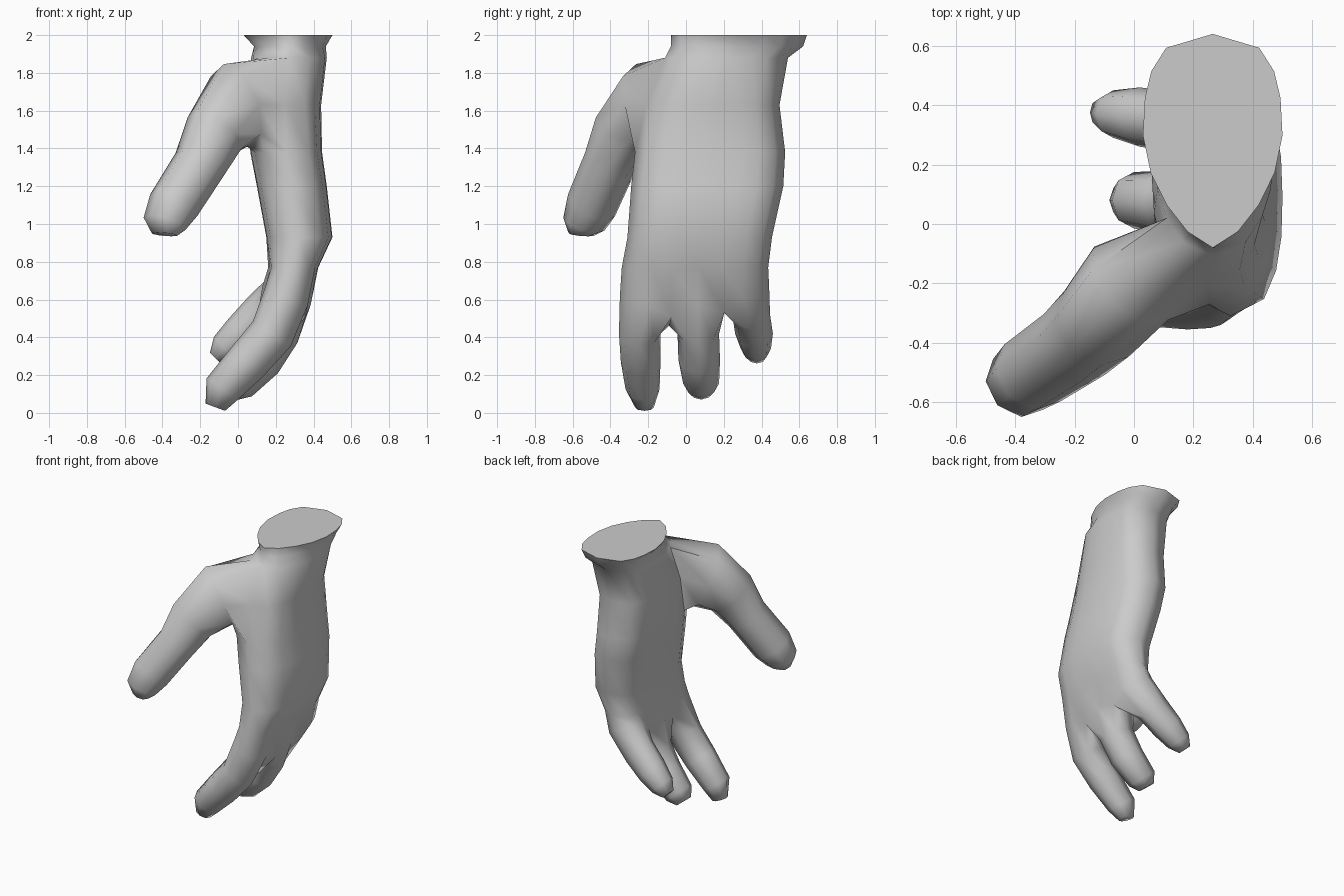
import bpy, bmesh, math
from mathutils import Vector

cube = bpy.data.objects.get("Cube")
if cube:
    bpy.data.objects.remove(cube)

# Single plain material
grey = bpy.data.materials.new("plain_grey")
grey.use_nodes = True
colour = (0.6, 0.6, 0.6, 1)
grey.diffuse_color = colour
grey.node_tree.nodes["Principled BSDF"].inputs["Base Color"].default_value = colour

bm = bmesh.new()
COLUMNS = (-0.85, -0.6, -0.3, 0.05, 0.4, 0.65, 0.87)


def palm_ring(z, y0, y1, palm_x, back_x, power=2.5, pinch=1.0, tilt=0.0):
    """Back of hand, outer side, palm, then thumb side: 16 points."""
    cy, hy = (y0 + y1) / 2, (y1 - y0) / 2
    cx, hx = (palm_x + back_x) / 2, (back_x - palm_x) / 2

    def point(col, side):
        u = COLUMNS[col]
        p = power if u < 0 else 2.8
        groove = pinch if col in (2, 4) else 1
        t = (1 - abs(u) ** p) ** (1 / p) * groove
        drop = 0.3 * (1 - groove)
        return bm.verts.new((cx + side * hx * t, cy + u * hy,
                             z - side * tilt + tilt * max(u, 0) - drop))

    back = [point(c, 1) for c in range(7)]
    palm = [point(c, -1) for c in reversed(range(7))]
    outer = bm.verts.new((cx, y1, z + tilt))
    inner = bm.verts.new((cx, y0, z))
    return back + [outer] + palm + [inner]


def bridge(a, b, skip=()):
    n = len(a)
    for i in range(n):
        if i not in skip:
            j = (i + 1) % n
            bm.faces.new((a[i], a[j], b[j], b[i]))


def grow_digit(loop, rings, side, step):
    """Extrude an eight-sided digit from a loop; rings are (centre, width, depth)."""
    side = Vector(side).normalized()
    root = sum((v.co for v in loop), Vector()) / len(loop)
    path = [root] + [Vector(r[0]) for r in rings]
    for k, (_, w, t) in enumerate(rings, 1):
        d = (path[min(k + 1, len(rings))] - path[k - 1]).normalized()
        normal = d.cross(side).normalized()
        ring = []
        for i in range(1, 9):
            a = math.radians(step * i)
            ring.append(bm.verts.new(path[k] + side * w * math.cos(a)
                                     + normal * t * math.sin(a)))
        bridge(loop, ring)
        loop = ring
    bm.faces.new(loop)


# Wrist cuff, palm and knuckles
rows = [palm_ring(*r) for r in (
    (2.0, -0.08, 0.64, 0.03, 0.50, 1.5),
    (1.94, -0.08, 0.62, 0.085, 0.465, 1.6),
    (1.88, -0.11, 0.54, 0.07, 0.47, 2.0),
    (1.63, -0.21, 0.495, 0.06, 0.44, 2.1),
    (1.38, -0.27, 0.525, 0.065, 0.445, 2.4),
    (1.20, -0.29, 0.515, 0.10, 0.47),
    (0.93, -0.31, 0.455, 0.15, 0.50),
    (0.77, -0.34, 0.435, 0.16, 0.425, 2.5, 0.95),
    (0.62, -0.35, 0.44, 0.13, 0.385, 2.5, 0.8, 0.05))]
for k in range(len(rows) - 1):
    bridge(rows[k], rows[k + 1], (13, 14) if k in (2, 3) else ())
bm.faces.new(rows[0])

# Three fingers sharing the webs between them
base = rows[-1]
mids = [base[15], bm.verts.new((0.24, -0.09, 0.46)),
        bm.verts.new((0.23, 0.20, 0.53)), base[7]]
fingers = (
    (((0.18, -0.245, 0.42), 0.11, 0.12), ((0.05, -0.24, 0.27), 0.105, 0.115),
     ((-0.085, -0.23, 0.125), 0.09, 0.10), ((-0.12, -0.22, 0.03), 0.05, 0.055)),
    (((0.205, 0.065, 0.42), 0.11, 0.12), ((0.12, 0.07, 0.28), 0.11, 0.115),
     ((0.00, 0.08, 0.155), 0.095, 0.10), ((-0.04, 0.08, 0.105), 0.055, 0.055)),
    (((0.13, 0.345, 0.52), 0.10, 0.12), ((0.02, 0.36, 0.42), 0.10, 0.105),
     ((-0.07, 0.37, 0.34), 0.08, 0.085), ((-0.12, 0.375, 0.29), 0.045, 0.04)))
for f, rings in enumerate(fingers):
    c = 2 * f
    loop = [base[c], base[c + 1], base[c + 2], mids[f + 1],
            base[12 - c], base[13 - c], base[14 - c], mids[f]]
    grow_digit(loop, rings, (0, -1, 0), -45)

# Thumb from the open patch on the inner side of the palm
patch = ((2, 15), (2, 14), (2, 13), (3, 13), (4, 13), (4, 14), (4, 15), (3, 15))
grow_digit([rows[r][c] for r, c in patch],
           (((-0.01, -0.20, 1.63), 0.175, 0.235), ((-0.125, -0.335, 1.48), 0.155, 0.175),
            ((-0.20, -0.405, 1.32), 0.145, 0.14), ((-0.34, -0.50, 1.10), 0.135, 0.14),
            ((-0.39, -0.54, 1.00), 0.12, 0.11), ((-0.39, -0.555, 0.945), 0.08, 0.055)),
           (1, -1, 0), 45)

bmesh.ops.recalc_face_normals(bm, faces=bm.faces)
mesh = bpy.data.meshes.new("hand")
bm.to_mesh(mesh)
bm.free()
mesh.materials.append(grey)
hand = bpy.data.objects.new("hand", mesh)
bpy.context.collection.objects.link(hand)
bpy.context.view_layer.objects.active = hand
hand.select_set(True)
bpy.ops.object.shade_smooth_by_angle(angle=math.radians(75))
